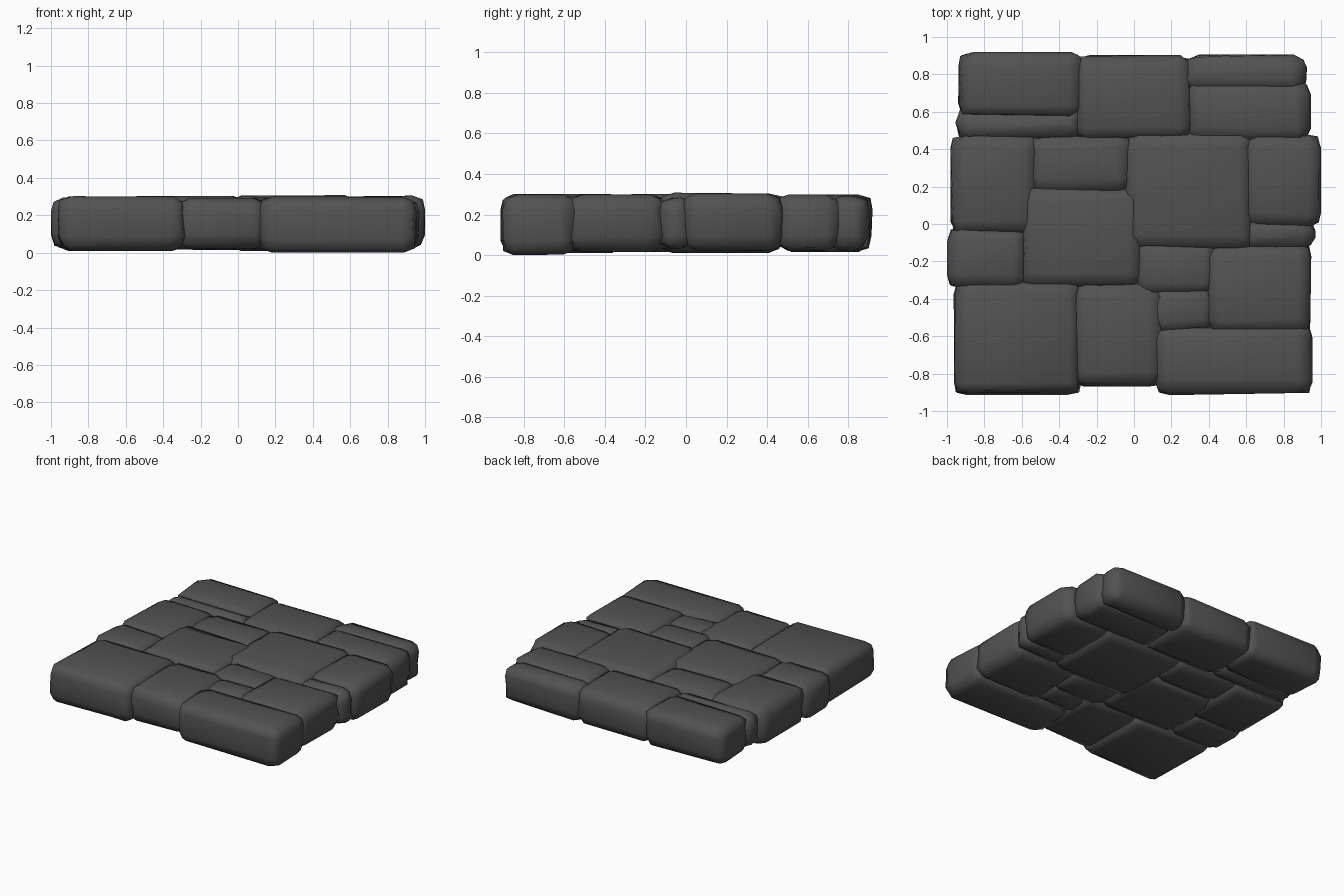
import bpy, bmesh, random
from mathutils import Vector

random.seed(7)

# single dark stone colour
stone = bpy.data.materials.new("dark_grey_stone")
stone.diffuse_color = (0.085, 0.085, 0.085, 1)

# paving layout: x0, x1, y0, y1, bottom, top
STONES = [
    # back row
    (-0.94, -0.29, 0.59, 0.92, 0.015, 0.300),
    (-0.955, -0.30, 0.46, 0.60, 0.03, 0.285),
    (-0.30, 0.29, 0.47, 0.905, 0.015, 0.295),
    (0.28, 0.925, 0.72, 0.905, 0.02, 0.295),
    (0.30, 0.945, 0.46, 0.75, 0.02, 0.300),
    # middle rows
    (-0.98, -0.53, -0.04, 0.46, 0.01, 0.300),
    (-0.54, -0.03, 0.18, 0.46, 0.02, 0.295),
    (-0.03, 0.62, -0.12, 0.47, 0.01, 0.308),
    (0.61, 1.00, 0.00, 0.46, 0.02, 0.305),
    (0.59, 0.97, -0.12, 0.02, 0.03, 0.285),
    (-1.00, -0.59, -0.33, -0.03, 0.02, 0.295),
    (-0.59, 0.03, -0.32, 0.18, 0.015, 0.302),
    (0.02, 0.42, -0.36, -0.11, 0.02, 0.295),
    (0.41, 0.95, -0.57, -0.12, 0.015, 0.300),
    (0.10, 0.42, -0.56, -0.35, 0.025, 0.290),
    # front row
    (-0.965, -0.30, -0.915, -0.32, 0.01, 0.302),
    (-0.31, 0.14, -0.87, -0.33, 0.02, 0.293),
    (0.13, 0.955, -0.915, -0.56, 0.0, 0.300),
]


def grow(v, side):
    """Push inner sides outward so neighbouring stones interlock."""
    return v + side * 0.02 if abs(v) < 0.8 else v


def make_stone(i, x0, x1, y0, y1, z0, z1):
    x0, x1, y0, y1 = grow(x0, -1), grow(x1, 1), grow(y0, -1), grow(y1, 1)
    lo, hi = Vector((x0, y0, z0)), Vector((x1, y1, z1))
    size, mid = hi - lo, (hi + lo) / 2
    bm = bmesh.new()
    bmesh.ops.create_cube(bm, size=1)
    for v in bm.verts:
        v.co = Vector((v.co.x * size.x, v.co.y * size.y, v.co.z * size.z)) + mid
    bmesh.ops.bevel(bm, geom=bm.edges[:], offset=min(0.075, 0.4 * min(size)),
                    segments=2, profile=0.5, affect='EDGES')
    # uneven hewn surface, kept inside the stone's bounds
    for v in bm.verts:
        for k, amount in enumerate((0.012, 0.012, 0.005)):
            moved = v.co[k] + random.uniform(-amount, amount)
            v.co[k] = max(lo[k], min(hi[k], moved))
    for f in bm.faces:
        f.smooth = True
    me = bpy.data.meshes.new(f"paving_stone_{i + 1}")
    bm.to_mesh(me)
    bm.free()
    me.materials.append(stone)
    ob = bpy.data.objects.new(me.name, me)
    bpy.context.collection.objects.link(ob)


for i, s in enumerate(STONES):
    make_stone(i, *s)
